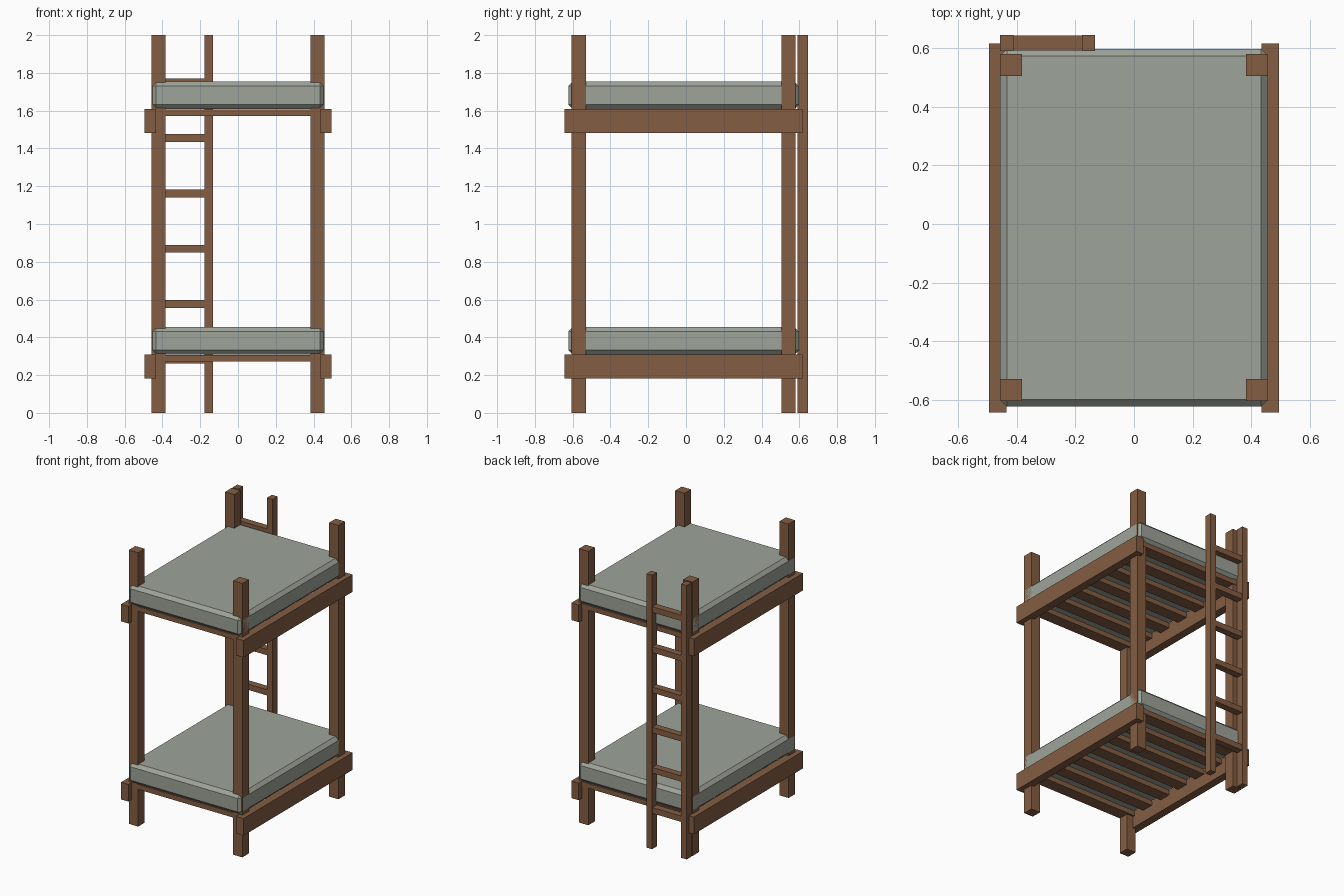
import bpy

if "Cube" in bpy.data.objects:
    bpy.data.objects.remove(bpy.data.objects["Cube"], do_unlink=True)


def material(name, rgb):
    m = bpy.data.materials.new(name)
    m.use_nodes = True
    m.diffuse_color = (*rgb, 1)
    m.node_tree.nodes["Principled BSDF"].inputs["Base Color"].default_value = (*rgb, 1)
    return m


wood = material("brown wood", (0.23, 0.11, 0.055))
fabric = material("grey green fabric", (0.34, 0.37, 0.32))


def box(name, x, y, z, mat, bevel=0):
    """Box from (low, high) pairs, with an optional chamfer."""
    spans = (x, y, z)
    bpy.ops.mesh.primitive_cube_add(size=1, location=[(a + b) / 2 for a, b in spans])
    ob = bpy.context.object
    ob.name = name
    ob.scale = [b - a for a, b in spans]
    bpy.ops.object.transform_apply(location=False, rotation=False, scale=True)
    ob.data.materials.append(mat)
    if bevel:
        mod = ob.modifiers.new("chamfer", "BEVEL")
        mod.width = bevel
        mod.segments = 1
    return ob


def mirrored(a, b, side):
    return tuple(sorted((a * side, b * side)))


# Corner posts
for side, label in ((1, "left"), (-1, "right")):
    for end, y in (("front", (-0.605, -0.53)), ("back", (0.505, 0.58))):
        box(f"{end}_{label}_post", mirrored(0.383, 0.458, side), y, (0, 2), wood)

# Two bunks: side rails, slats and mattress
for bunk, top in (("lower", 0.308), ("upper", 1.608)):
    for side, label in ((1, "left"), (-1, "right")):
        box(f"{bunk}_{label}_rail", mirrored(0.435, 0.495, side),
            (-0.643, 0.617), (top - 0.125, top), wood)
    for i in range(7):
        y = -0.56 + i * 0.183
        box(f"{bunk}_slat_{i + 1}", (-0.45, 0.45), (y - 0.045, y + 0.045),
            (top - 0.037, top - 0.001), wood)
    box(f"{bunk}_mattress", (-0.458, 0.458), (-0.623, 0.598),
        (top, top + 0.146), fabric, 0.024)

# Ladder behind the right half of the back end
for label, x in (("outer", (-0.457, -0.412)), ("inner", (-0.178, -0.133))):
    box(f"ladder_{label}_rail", x, (0.59, 0.645), (0, 2), wood)
for i in range(6):
    z = 0.282 + i * 0.2935
    box(f"ladder_rung_{i + 1}", (-0.412, -0.178), (0.592, 0.643),
        (z - 0.021, z + 0.021), wood)
